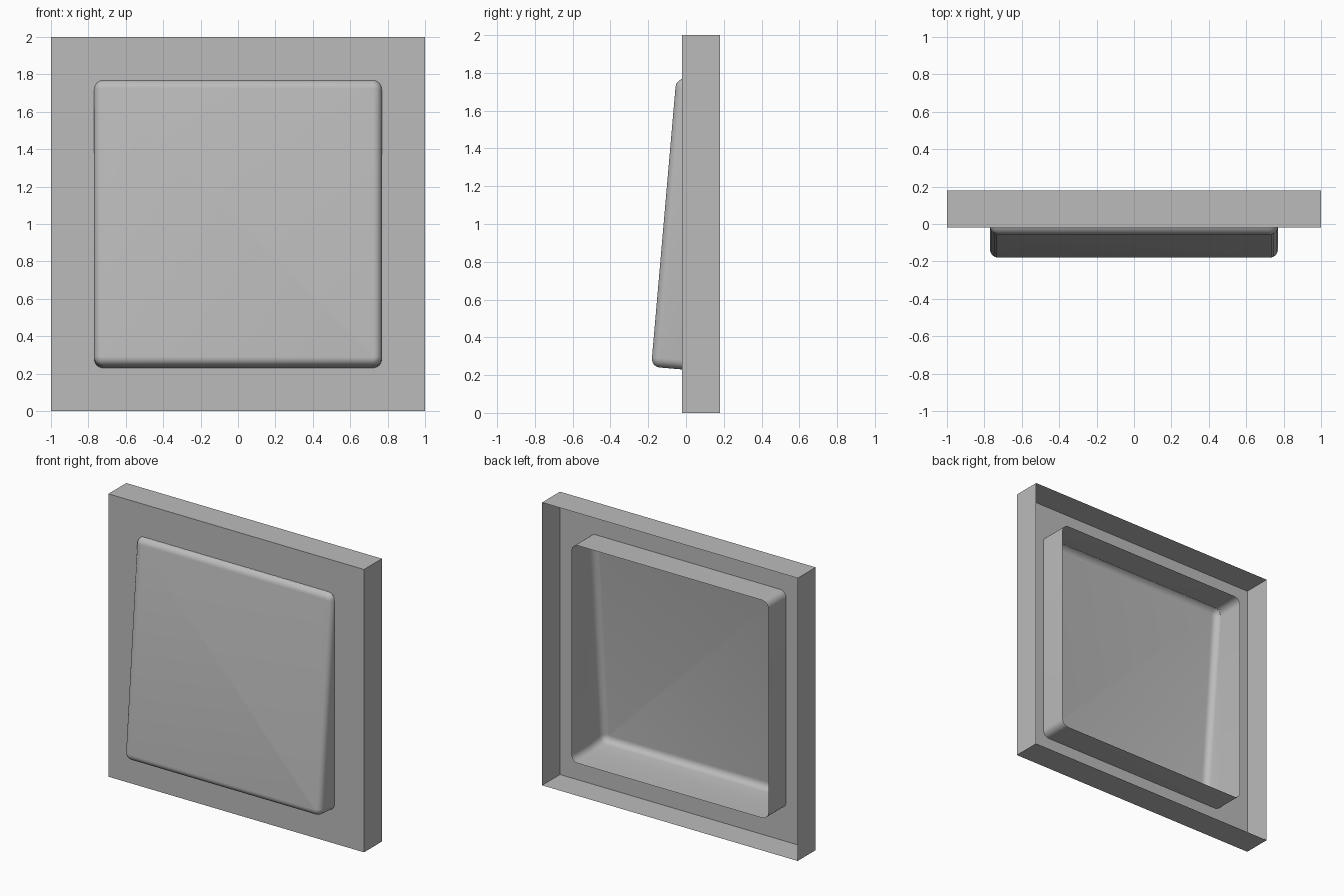
import bpy
import bmesh
from math import sin, cos, pi, radians

cube = bpy.data.objects.get("Cube")
if cube:
    bpy.data.objects.remove(cube, do_unlink=True)

PLATE_Y, BACK_Y = -0.02, 0.18   # front of the plate and open back
HALF = 0.77                     # half size of the rocker
CORNER, FILLET = 0.05, 0.045    # outline corner and front edge radii
STEPS = 6

grey = bpy.data.materials.new("mid_grey")
grey.use_nodes = True
grey.diffuse_color = (0.5, 0.5, 0.5, 1)
grey.node_tree.nodes["Principled BSDF"].inputs["Base Color"].default_value = (0.5, 0.5, 0.5, 1)


def rounded_square(half, radius):
    """Outline in x and z, centred on z = 1."""
    points = []
    for quarter in range(4):
        mid = pi / 4 + quarter * pi / 2
        cx = (half - radius) * (1 if cos(mid) > 0 else -1)
        cz = (half - radius) * (1 if sin(mid) > 0 else -1)
        for i in range(STEPS + 1):
            a = quarter * pi / 2 + i / STEPS * pi / 2
            points.append((cx + radius * cos(a), 1 + cz + radius * sin(a)))
    return points


def add_loop(bm, points, depth):
    return [bm.verts.new((x, depth(z), z)) for x, z in points]


def bridge(bm, a, b):
    for i in range(len(a)):
        j = (i + 1) % len(a)
        bm.faces.new((a[i], a[j], b[j], b[i]))


def finish(bm, name):
    bmesh.ops.recalc_face_normals(bm, faces=bm.faces)
    # Make the front faces point forwards
    front = min(bm.faces, key=lambda f: f.calc_center_median().y - f.calc_area())
    front.normal_update()
    if front.normal.y > 0:
        bmesh.ops.reverse_faces(bm, faces=bm.faces)
    mesh = bpy.data.meshes.new(name)
    bm.to_mesh(mesh)
    bm.free()
    mesh.materials.append(grey)
    obj = bpy.data.objects.new(name, mesh)
    bpy.context.collection.objects.link(obj)
    bpy.ops.object.select_all(action='DESELECT')
    obj.select_set(True)
    bpy.context.view_layer.objects.active = obj
    bpy.ops.object.shade_smooth_by_angle(angle=radians(35))
    return obj


# Frame: thin square shell, open at the back, with a rounded opening
bm = bmesh.new()
square = [(1, 0), (1, 2), (-1, 2), (-1, 0)]
outer = add_loop(bm, square, lambda z: PLATE_Y)
back = add_loop(bm, square, lambda z: BACK_Y)
bridge(bm, outer, back)
hole = add_loop(bm, rounded_square(HALF, CORNER), lambda z: PLATE_Y)
# Each outline corner fans to one frame corner, with a strip along each side
n = STEPS + 1
for q, corner in enumerate((outer[1], outer[2], outer[3], outer[0])):
    arc = hole[q * n:(q + 1) * n]
    for a, b in zip(arc, arc[1:]):
        bm.faces.new((corner, a, b))
    following = (outer[1], outer[2], outer[3], outer[0])[(q + 1) % 4]
    bm.faces.new((corner, arc[-1], hole[(q + 1) * n % len(hole)], following))
finish(bm, "frame")


# Rocker: straight sleeve at the back, tilted front with rounded edges
def front_y(z):
    return -0.18 + (z - 0.28) * 0.0862


bm = bmesh.new()
outline = rounded_square(HALF, CORNER)
loops = [add_loop(bm, outline, lambda z: BACK_Y),
         add_loop(bm, outline, lambda z: PLATE_Y)]
for i in range(STEPS + 1):
    a = i / STEPS * pi / 2
    inset = FILLET * (1 - cos(a))
    ring = rounded_square(HALF - inset, CORNER - inset)
    rise = FILLET * (1 - sin(a))
    loops.append(add_loop(bm, ring, lambda z: min(front_y(z) + rise, PLATE_Y - 0.001)))
# Lean the part in front of the plate so its walls stay square to the tilt
for loop in loops[2:]:
    for v in loop:
        v.co.z -= (v.co.y - PLATE_Y) * 0.087 * (1 if v.co.z < 1 else 0.3)
for a, b in zip(loops, loops[1:]):
    bridge(bm, a, b)
bm.faces.new(loops[-1])
finish(bm, "rocker")
